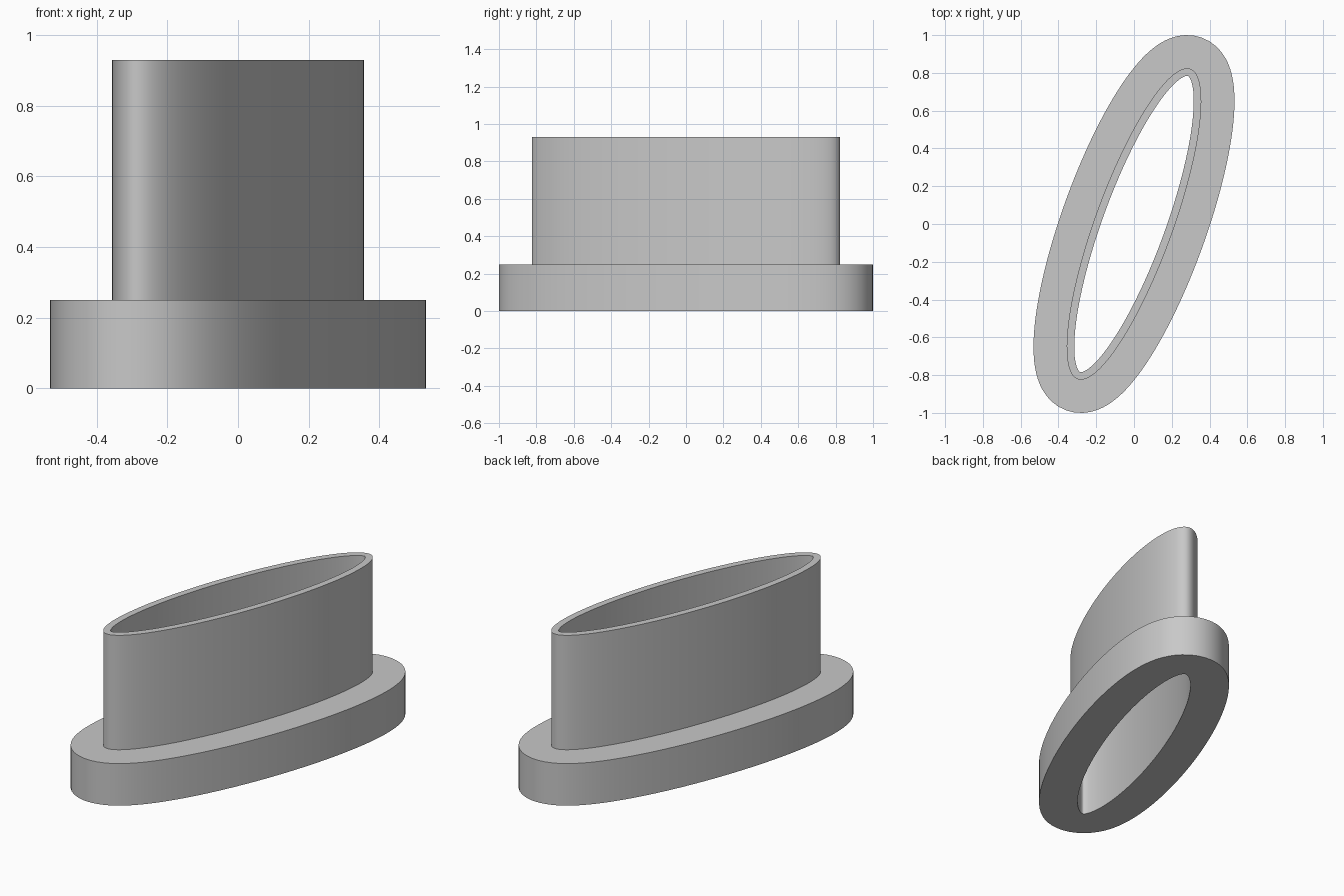
import bpy, bmesh, math
from mathutils import Vector, Matrix

cube = bpy.data.objects.get("Cube")
if cube:
    bpy.data.objects.remove(cube, do_unlink=True)

grey = bpy.data.materials.new("plain grey")
grey.use_nodes = True
colour = (0.58, 0.58, 0.58, 1)
grey.diffuse_color = colour
grey.node_tree.nodes["Principled BSDF"].inputs["Base Color"].default_value = colour

LONG, SHORT, TILT, SIDES = 0.874, 0.206, math.radians(70), 128


def offset_point(angle, offset, z):
    """Point on the slanted ellipse, pushed outwards along its normal."""
    c, s = math.cos(angle), math.sin(angle)
    normal = Vector((c / LONG, s / SHORT, 0)).normalized()
    point = Vector((LONG * c, SHORT * s, z)) + normal * offset
    return Matrix.Rotation(TILT, 3, 'Z') @ point


def swept_wall(name, profile):
    """Sweep a closed (offset, height) profile around the ellipse."""
    bm = bmesh.new()
    rings = [[bm.verts.new(offset_point(math.tau * i / SIDES, o, z))
              for i in range(SIDES)] for o, z in profile]
    for k, ring in enumerate(rings):
        above = rings[(k + 1) % len(rings)]
        for i in range(SIDES):
            j = (i + 1) % SIDES
            bm.faces.new((ring[i], ring[j], above[j], above[i]))
    bmesh.ops.recalc_face_normals(bm, faces=bm.faces)
    mesh = bpy.data.meshes.new(name)
    bm.to_mesh(mesh)
    bm.free()
    mesh.materials.append(grey)
    obj = bpy.data.objects.new(name, mesh)
    bpy.context.collection.objects.link(obj)
    bpy.ops.object.select_all(action='DESELECT')
    obj.select_set(True)
    bpy.context.view_layer.objects.active = obj
    bpy.ops.object.shade_smooth_by_angle(angle=math.radians(35))
    return obj


# Thin oval tube rising from a wide flange, with a straight bore through both
BORE, WALL, RIM = -0.04, 0.0, 0.176
FLANGE_TOP, TUBE_TOP = 0.25, 0.93
swept_wall("flanged_oval_sleeve", [
    (BORE, 0), (RIM, 0), (RIM, FLANGE_TOP),
    (WALL, FLANGE_TOP), (WALL, TUBE_TOP), (BORE, TUBE_TOP)])
